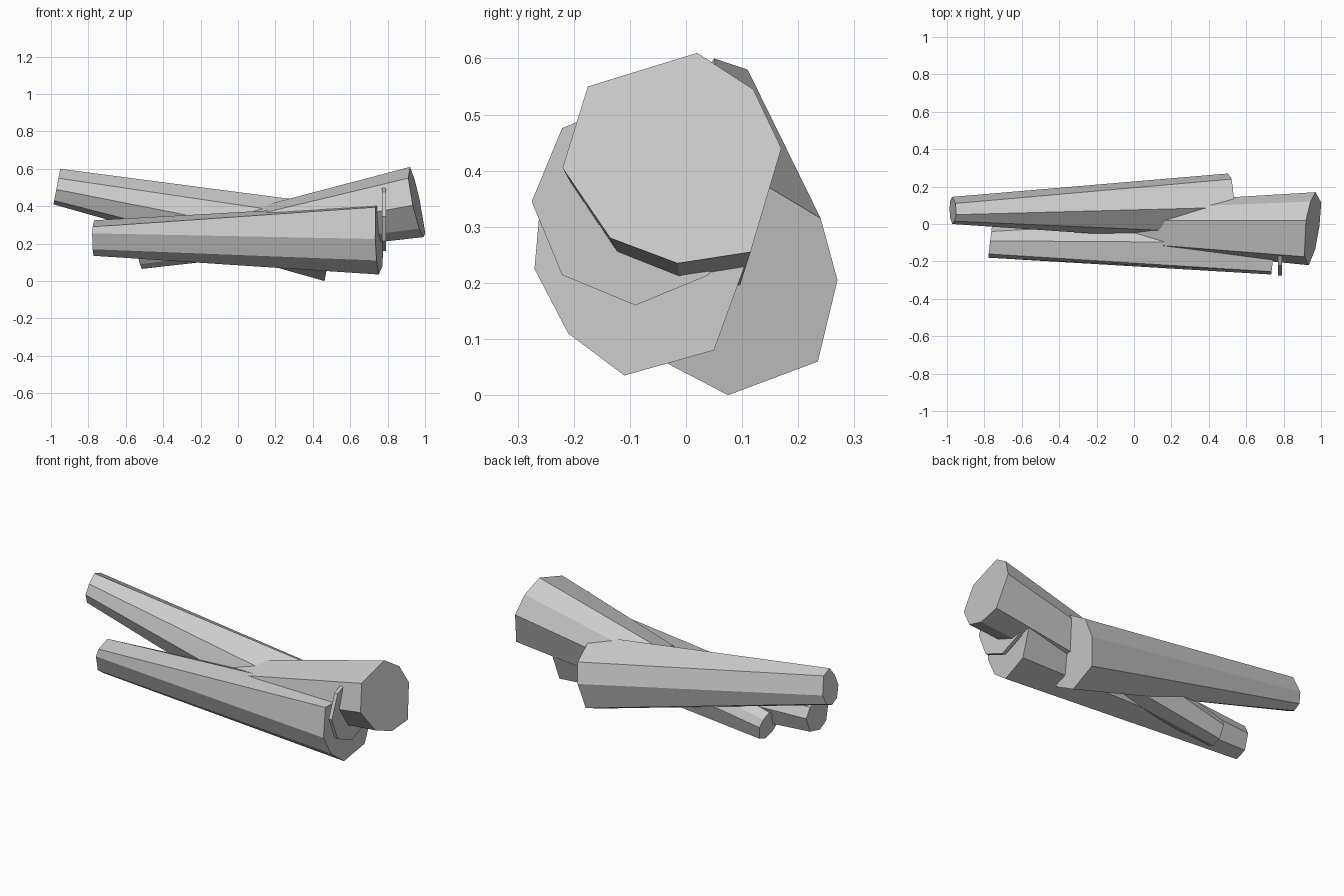
import bpy
import bmesh
import math

default_cube = bpy.data.objects.get("Cube")
if default_cube:
    bpy.data.objects.remove(default_cube, do_unlink=True)

# One plain grey for everything
grey = bpy.data.materials.new("plain_grey")
grey.use_nodes = True
grey_colour = (0.6, 0.6, 0.6, 1)
grey.diffuse_color = grey_colour
grey.node_tree.nodes["Principled BSDF"].inputs["Base Color"].default_value = grey_colour


def end_ring(bm, points, x_centre, tilt_y, tilt_z):
    """Place a cross-section (y, z in hundredths) on a slanted cut plane."""
    ring = [(y / 100, z / 100) for y, z in points]
    y_mid = sum(y for y, z in ring) / len(ring)
    z_mid = sum(z for y, z in ring) / len(ring)
    return [bm.verts.new((x_centre + tilt_y * (y - y_mid) + tilt_z * (z - z_mid), y, z))
            for y, z in ring]


def finish(name, bm):
    """Turn the bmesh into a flat-shaded object."""
    bmesh.ops.recalc_face_normals(bm, faces=bm.faces)
    mesh = bpy.data.meshes.new(name)
    bm.to_mesh(mesh)
    bm.free()
    mesh.materials.append(grey)
    obj = bpy.data.objects.new(name, mesh)
    bpy.context.collection.objects.link(obj)
    return obj


def add_log(name, thick, thin, x_thick, x_thin, tilt_y, tilt_z):
    """Loft a rough eight-sided log from its thick end to its thin end."""
    bm = bmesh.new()
    a = end_ring(bm, thick, x_thick, tilt_y, tilt_z)
    b = end_ring(bm, thin, x_thin, tilt_y, tilt_z)
    bm.faces.new(a)
    bm.faces.new(reversed(b))
    for i in range(len(a)):
        j = (i + 1) % len(a)
        bm.faces.new((a[i], b[i], b[j], a[j]))
    return finish(name, bm)


# Front log, lying nearly level
add_log(
    "front_log",
    thick=[(-27, 22.5), (-21, 11), (-11, 3.5), (5, 8),
           (11, 24.5), (5, 35), (-10, 41), (-25.5, 39.5)],
    thin=[(-18, 25.5), (-16.5, 17), (-11.5, 13.5), (-4, 15),
          (-1, 23.5), (-4, 29), (-9, 32.5), (-16, 29)],
    x_thick=0.755, x_thin=-0.77, tilt_y=0.12, tilt_z=0)

# Back log, sloping up towards -x
add_log(
    "back_log",
    thick=[(7.5, 0), (23.5, 6), (27, 20.5), (24, 31.5),
           (9, 40.5), (-5, 33), (-10, 20), (-4, 6)],
    thin=[(8, 41), (12.5, 43), (14.5, 48.5), (11, 58),
          (5, 60), (1.5, 55), (0, 49), (3, 43)],
    x_thick=0.5, x_thin=-0.97, tilt_y=0, tilt_z=0.19)

# Crossing log, sloping up towards +x
add_log(
    "crossing_log",
    thick=[(-22, 40.5), (-13.5, 28), (-1.5, 23.5), (11.5, 25.5),
           (17, 44), (12, 54.5), (2, 61), (-17.5, 55)],
    thin=[(-7.5, 14), (-4, 9), (1, 6.5), (6, 8),
          (8, 15.5), (6, 19.5), (2, 22.5), (-6, 20)],
    x_thick=0.955, x_thin=-0.53, tilt_y=0.11, tilt_z=-0.2)

# Thin octagonal disc wedged between the thick ends
bm = bmesh.new()
radius = 0.185
rims = []
for x in (0.77, 0.79):
    rim = []
    for i in range(8):
        angle = math.tau * i / 8
        rim.append(bm.verts.new((x, -0.09 + radius * math.cos(angle),
                                 0.345 + radius * math.sin(angle))))
    bm.faces.new(rim)
    rims.append(rim)
for i in range(8):
    j = (i + 1) % 8
    bm.faces.new((rims[0][i], rims[0][j], rims[1][j], rims[1][i]))
finish("end_disc", bm)
